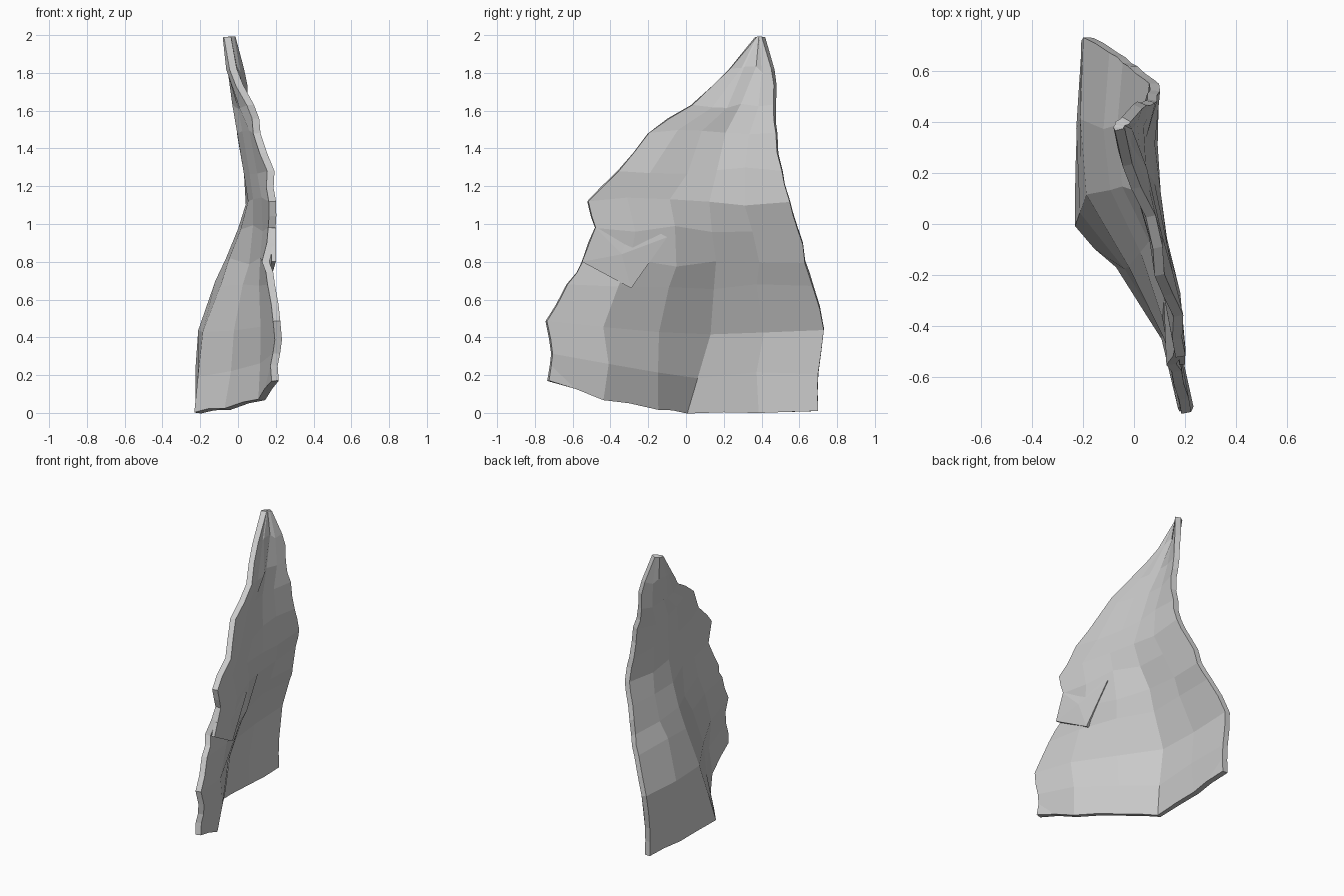
import bpy, bmesh, random
from mathutils import Vector

if "Cube" in bpy.data.objects:
    bpy.data.objects.remove(bpy.data.objects["Cube"])
random.seed(4)

# Cross-sections of the slab: height, front y, back y, then x at six columns
ROWS = [
    (0.00, -.73, .70,  .20,  .13, -.06, -.21, -.20, -.19),
    (0.20, -.71, .70,  .20,  .14, -.02, -.19, -.20, -.19),
    (0.44, -.74, .73,  .20,  .14,  .00, -.16, -.18, -.18),
    (0.68, -.63, .67,  .17,  .14,  .05, -.07, -.09, -.08),
    (0.80, -.55, .63,  .15,  .14,  .08, -.02, -.04, -.03),
    (0.98, -.48, .59,  .18,  .15,  .11,  .04,  .02,  .03),
    (1.12, -.52, .55,  .18,  .15,  .11,  .08,  .07,  .08),
    (1.28, -.36, .51,  .17,  .13,  .09,  .06,  .05,  .07),
    (1.48, -.20, .48,  .10,  .08,  .05,  .02,  .02,  .06),
    (1.63,  .03, .47,  .06,  .04,  .02,  .00,  .01,  .04),
    (1.82,  .23, .46, -.03, -.04, -.04, -.03, -.01,  .02),
    (1.99,  .37, .41, -.06, -.06, -.05, -.05, -.04, -.03),
]
COLS = [0, .2, .4, .58, .78, 1]
LIFT = [.17, .07, .02, 0, 0, .01]   # slanted bottom edge


def sheet(name, verts, faces, thickness, offset, rough=0):
    """Flat-faced sheet given thickness, with a thin, roughened rim."""
    me = bpy.data.meshes.new(name)
    me.from_pydata(verts, [], faces)
    bm = bmesh.new()
    bm.from_mesh(me)
    if rough:
        border = [e for e in bm.edges if e.is_boundary and
                  max(v.co.z for v in e.verts) < 1.9 and e.calc_length() > .1]
        new = bmesh.ops.subdivide_edges(bm, edges=border, cuts=1)["geom_inner"]
        for v in new:
            if isinstance(v, bmesh.types.BMVert):
                v.co += Vector([random.uniform(-rough, rough) for _ in "xyz"])
                v.co.z = max(v.co.z, .005)
    bm.verts.index_update()
    rim = [v.index for v in bm.verts if v.is_boundary]
    inner = [v.index for v in bm.verts if not v.is_boundary]
    bm.to_mesh(me)
    bm.free()
    ob = bpy.data.objects.new(name, me)
    bpy.context.collection.objects.link(ob)
    vg = ob.vertex_groups.new(name="thickness")
    vg.add(rim, .75, 'REPLACE')
    vg.add(inner, 1, 'REPLACE')
    m = ob.modifiers.new("Solidify", 'SOLIDIFY')
    m.thickness, m.offset = thickness, offset
    m.vertex_group = "thickness"
    return ob


# Main folded slab
n = len(COLS)
verts = []
for r, (z, y0, y1, *xs) in enumerate(ROWS):
    low = max(0, 1 - z / .6)
    for c, t in enumerate(COLS):
        if c == 3:
            t -= .07 * max(0, 1 - z / .45)   # fold wanders forward at the base
        edge = r in (0, len(ROWS) - 1) or c in (0, n - 1)
        j = 0 if edge else .02
        verts.append((xs[c] + random.uniform(-.006, .006),
                      y0 + (y1 - y0) * t + random.uniform(-j, j),
                      z + LIFT[c] * low + random.uniform(-j, j)))
faces = [(r*n + c, r*n + c + 1, (r+1)*n + c + 1, (r+1)*n + c)
         for r in range(len(ROWS) - 1) for c in range(n - 1)]
sheet("stone_slab", verts, faces, .052, 0, .012)

# Raised chip with a small overhanging step on the front edge
chip = [(.20, -.55, .80), (.16, -.29, .66), (.14, -.10, .93),
        (.16, -.28, 1.03), (.20, -.48, .98), (.185, -.34, .84)]
sheet("chipped_step", chip, [(i, (i + 1) % 5, 5) for i in range(5)], .03, -1)
